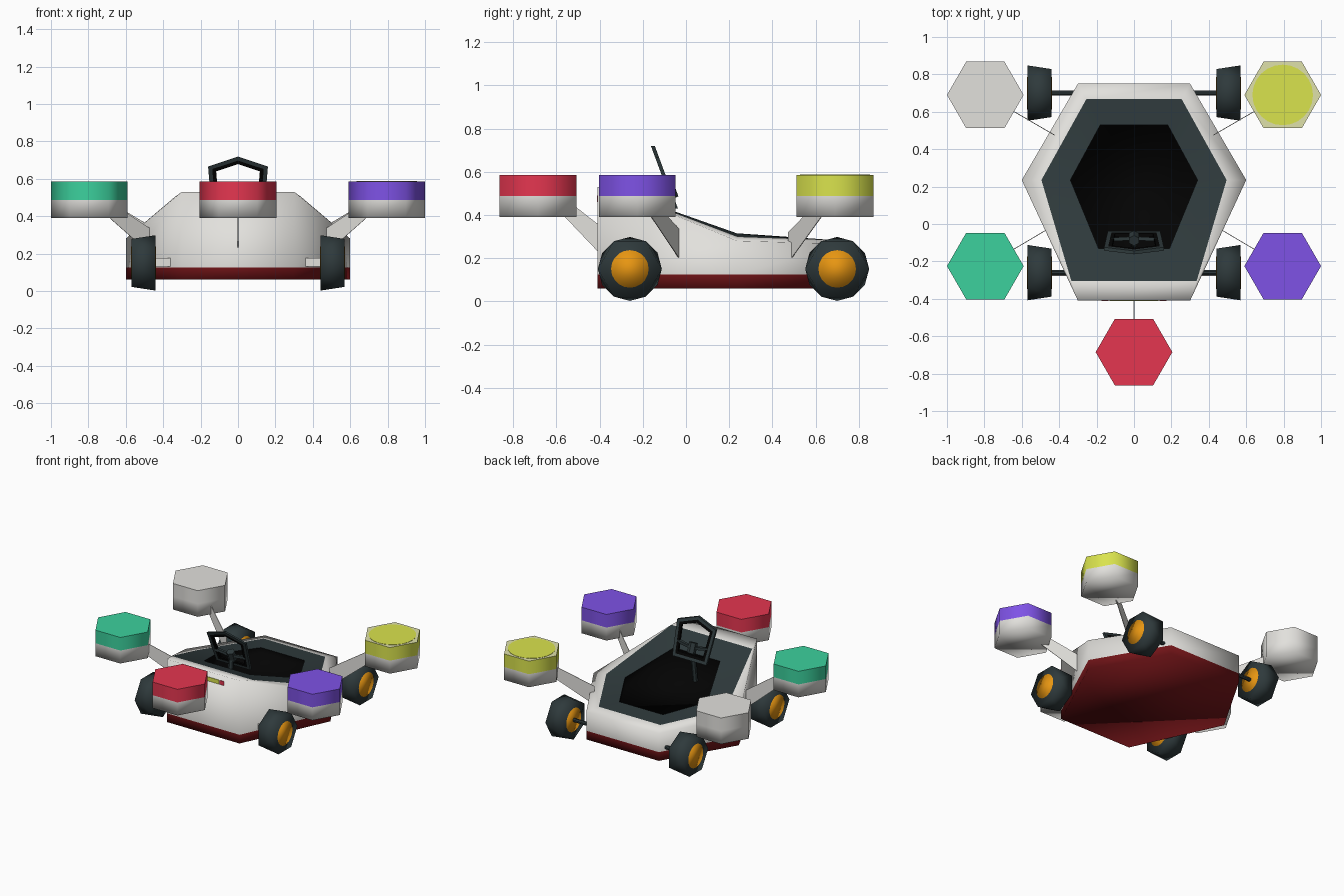
import bpy, bmesh, math
from mathutils import Vector

cube = bpy.data.objects.get("Cube")
if cube:
    bpy.data.objects.remove(cube, do_unlink=True)


def material(name, r, g, b):
    m = bpy.data.materials.new(name)
    m.use_nodes = True
    m.diffuse_color = (r, g, b, 1)
    m.node_tree.nodes["Principled BSDF"].inputs["Base Color"].default_value = (r, g, b, 1)
    return m


WHITE = material("off white", .76, .75, .72)
DARK = material("dark slate", .028, .042, .045)
BLACK = material("black", .001, .001, .001)
MAROON = material("dark red", .17, .007, .009)
RED = material("red", .78, .037, .08)
GREEN = material("green", .045, .64, .34)
PURPLE = material("purple", .21, .085, .79)
YELLOW = material("yellow", .70, .77, .075)
PALE = material("pale yellow", .74, .75, .40)
ORANGE = material("orange", .95, .36, .007)


def new_object(name):
    obj = bpy.data.objects.new(name, bpy.data.meshes.new(name))
    bpy.context.collection.objects.link(obj)
    return obj


def loft(name, loops, bands, bottom=None, top=None, smooth=False, sharp=()):
    """Skin a stack of point loops, one material per band, with optional end caps.
    Smooth objects keep hard edges on the loops listed in sharp."""
    obj = new_object(name)
    mats = list(dict.fromkeys(m for m in [*bands, bottom, top] if m))
    for m in mats:
        obj.data.materials.append(m)
    bm = bmesh.new()
    rings = [[bm.verts.new(p) for p in loop] for loop in loops]
    n = len(rings[0])
    for a, b, m in zip(rings, rings[1:], bands):
        for i in range(n):
            j = (i + 1) % n
            bm.faces.new((a[i], a[j], b[j], b[i])).material_index = mats.index(m)
    for cap, m in ((rings[0][::-1], bottom), (rings[-1], top)):
        if m:
            bm.faces.new(cap).material_index = mats.index(m)
    bmesh.ops.recalc_face_normals(bm, faces=bm.faces[:])
    for f in bm.faces:
        f.smooth = smooth
    for k in sharp:
        for i in range(n):
            bm.edges.get((rings[k][i], rings[k][(i + 1) % n])).smooth = False
    bm.to_mesh(obj.data)
    bm.free()


def wrap(name, points, mat):
    """Smooth convex skin around points."""
    obj = new_object(name)
    obj.data.materials.append(mat)
    bm = bmesh.new()
    for p in points:
        bm.verts.new(p)
    bmesh.ops.convex_hull(bm, input=bm.verts[:])
    for f in bm.faces:
        f.smooth = True
    bm.to_mesh(obj.data)
    bm.free()


def ring(r, n, z=0, cx=0, cy=0, turn=0):
    angles = [math.tau * i / n + turn for i in range(n)]
    return [Vector((cx + r * math.cos(a), cy + r * math.sin(a), z)) for a in angles]


def upright(r, n, x, y, z, turn=0):
    """Polygon facing along x."""
    return [Vector((x, y + p.x, z + p.y)) for p in ring(r, n, turn=turn)]


def bar(name, a, b, w, mat, n=4):
    """Straight rod between two points."""
    a, b = Vector(a), Vector(b)
    q = (b - a).to_track_quat('Z', 'Y')
    section = ring(w, n, turn=math.pi / n)
    loft(name, [[c + q @ p for p in section] for c in (a, b)], [mat], mat, mat)


def plate(name, x0, x1, z0, z1, y, mat):
    """Thin upright plate facing the front."""
    loops = [[(x0, v, z0), (x1, v, z0), (x1, v, z1), (x0, v, z1)] for v in (y + .004, y)]
    loft(name, loops, [mat], mat, mat)


def hull_loop(front, middle, back):
    """Symmetric hexagon from three (x, y, z) corners."""
    left = [Vector(p) for p in (front, middle, back)]
    return left + [Vector((-p.x, p.y, p.z)) for p in reversed(left)]


def flat_hull(z):
    return hull_loop((.30, -.41, z), (.60, .235, z), (.30, .75, z))


# Hull: red base, white sides and deck, slate coaming, black cockpit
loft("hull", [
    flat_hull(.06), flat_hull(.125),
    hull_loop((.30, -.41, .53), (.60, .235, .28), (.30, .75, .265)),
    hull_loop((.335, -.305, .505), (.495, .235, .30), (.255, .667, .285)),
    hull_loop((.19, -.13, .44), (.34, .235, .315), (.18, .53, .29)),
    hull_loop((.19, -.13, .25), (.34, .235, .25), (.18, .53, .25)),
], [MAROON, WHITE, WHITE, DARK, BLACK], MAROON, BLACK, smooth=True, sharp=(1, 3, 4))

# Light strip on the front face
plate("front_light_strip", -.13, .13, .46, .49, -.413, YELLOW)
for s in (-1, 1):
    plate("front_marker_light", s * .155 - .018, s * .155 + .018, .46, .49, -.413, RED)

# Wheels: twisted six-sided tyres with round hubs, joined by axles
for y, end in ((-.26, "front"), (.70, "rear")):
    bar(end + "_axle", (-.46, y, .15), (.46, y, .15), .014, DARK, 8)
    for s, side in ((1, "left"), (-1, "right")):
        wrap(f"{end}_{side}_tyre", upright(.148, 6, s * .44, y, .15, math.pi / 6)
             + upright(.148, 6, s * .57, y, .15), DARK)
        loft(f"{end}_{side}_hub", [upright(.087, 20, s * x, y, .15) for x in (.438, .572)],
             [ORANGE], ORANGE, ORANGE, smooth=True)

# White shields in front of the front axle
for s in (-1, 1):
    plate("front_axle_shield", s * .36, s * .45, .13, .175, -.278, WHITE)


# Pods: six-sided canisters with coloured caps on thin upright struts
def pod(name, x, y, cap, foot, top=None):
    levels = [ring(.205, 6, z, x, y) for z in (.39, .487, .585)]
    loft(name + "_pod", levels, [WHITE, cap], WHITE, top or cap, smooth=True, sharp=(2,))
    foot, head = Vector(foot), Vector((x, y, 0))
    along = (head - foot).normalized()
    side = Vector((-along.y, along.x, 0)) * .002

    def end(p, low, high):
        return [p + side * a + Vector((0, 0, z))
                for a, z in ((-1, low), (1, low), (1, high), (-1, high))]
    loft(name + "_strut", [end(foot - along * .03, .18, .32), end(head - along * .12, .395, .48)],
         [WHITE], WHITE, WHITE)


pod("front", 0, -.685, RED, (0, -.39, 0))
pod("front_left", .795, -.225, PURPLE, (.474, -.035, 0))
pod("front_right", -.795, -.225, GREEN, (-.474, -.035, 0))
pod("rear_left", .795, .69, YELLOW, (.45, .49, 0), PALE)
pod("rear_right", -.795, .69, WHITE, (-.45, .49, 0))
loft("yellow_pod_disc", [ring(.162, 24, z, .795, .69) for z in (.582, .587)],
     [YELLOW], YELLOW, YELLOW)


# Steering frame: flat peaked ring leaning to the front, with spokes and column
def lean(x, z, off=0):
    return Vector((x, -.15 + (.71 - z) * .37 + off, z))


def frame_loop(k, off):
    half = [(0, .718), (.16, .665), (.152, .57), (.14, .43)]
    outline = half + [(-x, z) for x, z in reversed(half[1:])]
    return [lean(x * k, .57 + (z - .57) * k, off) for x, z in outline]


loft("steering_frame", [frame_loop(k, o) for k, o in (
    (1, -.009), (1, .009), (.86, .009), (.73, .009), (.73, -.009), (.86, -.009), (1, -.009))],
     [DARK, DARK, BLACK, BLACK, BLACK, DARK])
hub = lean(0, .51)
for s in (-1, 1):
    bar("steering_spoke", hub, lean(s * .125, .53), .014, DARK)
bar("steering_hub", lean(0, .475), lean(0, .545), .03, DARK, 6)
bar("steering_column", hub, (0, -.11, .25), .018, DARK, 6)
